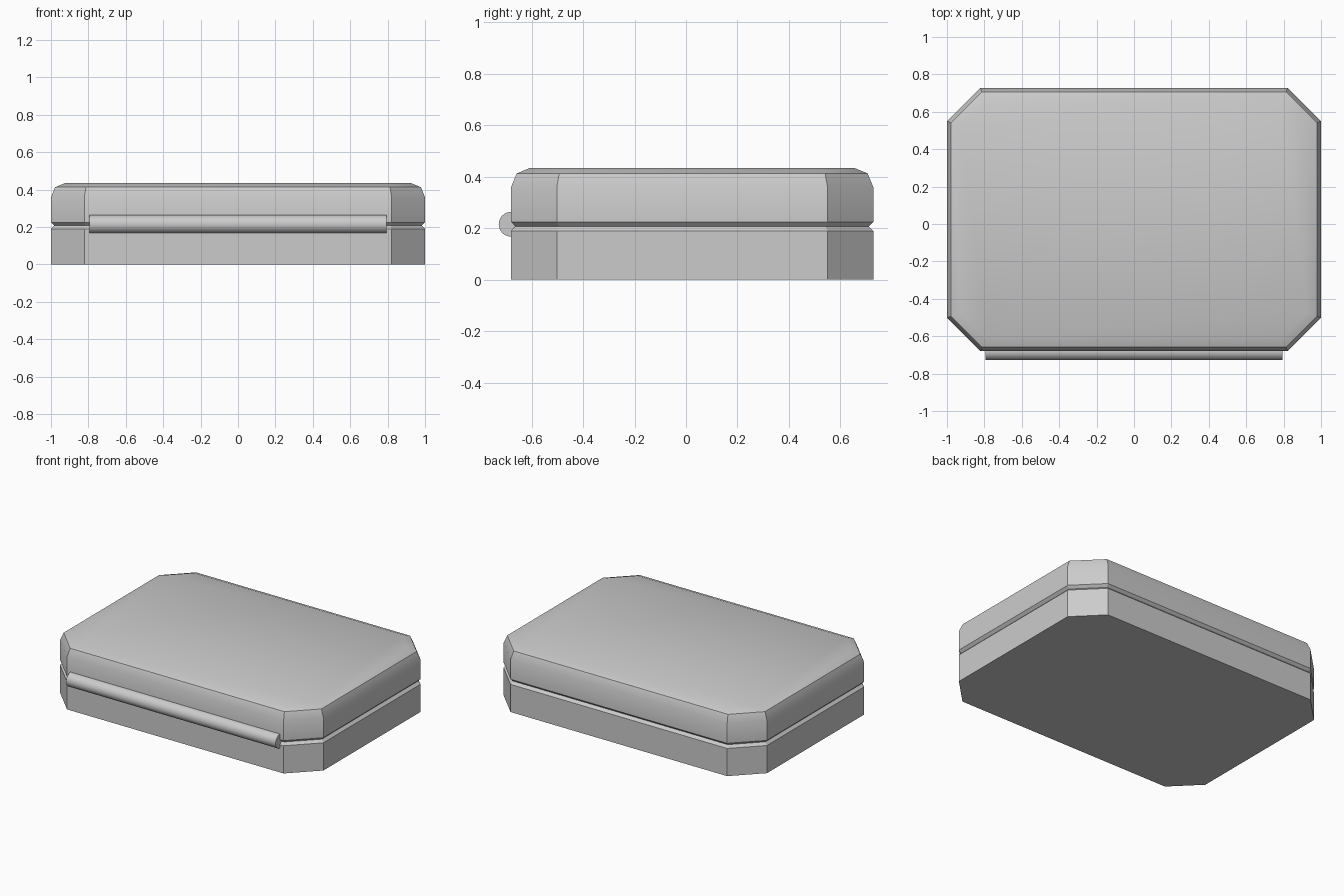
import bpy, bmesh, math

if "Cube" in bpy.data.objects:
    bpy.data.objects.remove(bpy.data.objects["Cube"])

HALF_X, HALF_Y, CUT = 1.0, 0.704, 0.178   # body half sizes and corner cut
CENTRE_Y = 0.024
SEAM = 0.2075                             # height where lid meets base
GROOVE = 0.0175                           # small chamfer along the seam
ROUND, TOP = 0.075, 0.435                 # soft top edge of the lid


def outline(inset, z):
    """Rectangle with cut corners, offset evenly inwards."""
    x, y = HALF_X - inset, HALF_Y - inset
    c = CUT - inset * (2 - math.sqrt(2))
    return [(x, y - c, z), (x - c, y, z), (c - x, y, z), (-x, y - c, z),
            (-x, c - y, z), (c - x, -y, z), (x - c, -y, z), (x, c - y, z)]


def smooth(obj):
    bpy.ops.object.select_all(action='DESELECT')
    obj.select_set(True)
    bpy.context.view_layer.objects.active = obj
    bpy.ops.object.shade_smooth_by_angle(angle=math.radians(30))


def shell(name, profile):
    """Stack outlines given as (inset, height) and close both ends."""
    bm = bmesh.new()
    rings = [[bm.verts.new(p) for p in outline(d, z)] for d, z in profile]
    for low, high in zip(rings, rings[1:]):
        for i in range(8):
            j = (i + 1) % 8
            bm.faces.new((low[i], low[j], high[j], high[i]))
    bm.faces.new(rings[0][::-1])
    bm.faces.new(rings[-1])
    mesh = bpy.data.meshes.new(name)
    bm.to_mesh(mesh)
    bm.free()
    obj = bpy.data.objects.new(name, mesh)
    obj.location.y = CENTRE_Y
    bpy.context.collection.objects.link(obj)
    smooth(obj)
    return obj


# Base tray
shell("case_base", [(0, 0), (0, SEAM - GROOVE), (GROOVE, SEAM)])

# Lid with a two-step rounded top edge
k = ROUND * (1 - math.sqrt(0.5))
shell("case_lid", [(GROOVE, SEAM), (0, SEAM + GROOVE), (0, TOP - ROUND),
                   (k, TOP - k), (ROUND, TOP)])

# Hinge rod, half sunk into the front face
bpy.ops.mesh.primitive_cylinder_add(
    vertices=32, radius=0.048, depth=1.59,
    location=(0, CENTRE_Y - HALF_Y, 0.2155), rotation=(0, math.pi / 2, 0))
hinge = bpy.context.object
hinge.name = "hinge_rod"
smooth(hinge)
